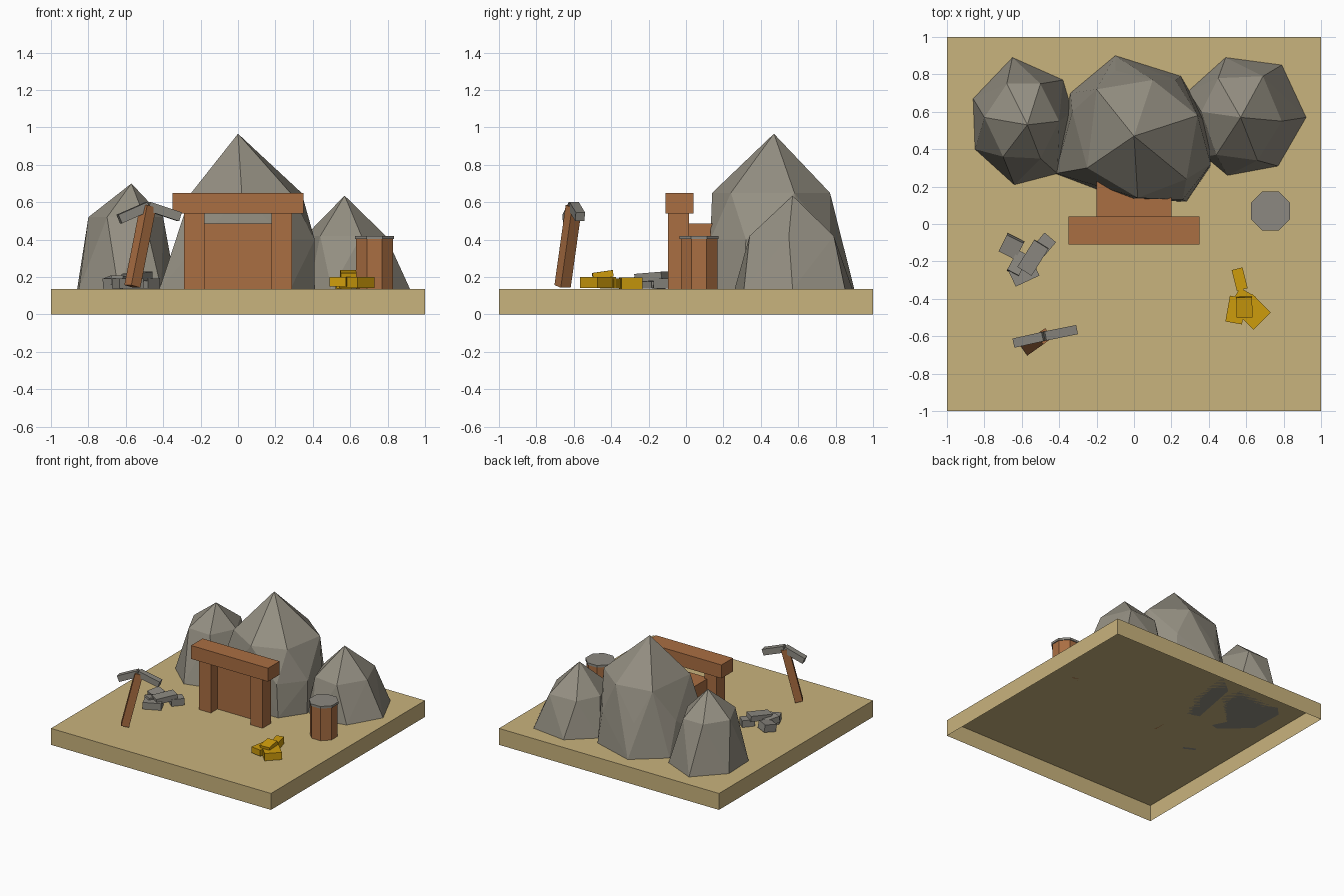
import bpy
import bmesh
from math import radians, pi
from mathutils import Vector, Matrix

default_cube = bpy.data.objects.get("Cube")
if default_cube:
    bpy.data.objects.remove(default_cube, do_unlink=True)


def make_material(name, red, green, blue):
    """Flat material from 8-bit display values, converted to linear."""
    linear = [((c / 255 + 0.055) / 1.055) ** 2.4 for c in (red, green, blue)]
    colour = (*linear, 1)
    material = bpy.data.materials.new(name)
    material.use_nodes = True
    material.diffuse_color = colour
    shader = material.node_tree.nodes["Principled BSDF"]
    shader.inputs["Base Color"].default_value = colour
    shader.inputs["Roughness"].default_value = 0.9
    return material


sand = make_material("sand", 201, 179, 125)
rock = make_material("rock", 148, 143, 130)
iron = make_material("iron_grey", 140, 137, 129)
wood = make_material("wood", 170, 110, 66)
gold = make_material("gold", 206, 156, 12)

GROUND = 0.135


def finish(name, bm, material):
    bmesh.ops.recalc_face_normals(bm, faces=bm.faces)
    mesh = bpy.data.meshes.new(name)
    bm.to_mesh(mesh)
    bm.free()
    mesh.materials.append(material)
    obj = bpy.data.objects.new(name, mesh)
    bpy.context.collection.objects.link(obj)
    return obj


def box(name, material, centre, size, turn=0, tilt=0):
    """Box with a turn about z and a tilt about its own x axis, in degrees."""
    bm = bmesh.new()
    matrix = (Matrix.Translation(centre) @ Matrix.Rotation(radians(turn), 4, "Z")
              @ Matrix.Rotation(radians(tilt), 4, "X") @ Matrix.Diagonal((*size, 1)))
    bmesh.ops.create_cube(bm, size=1, matrix=matrix)
    return finish(name, bm, material)


def span_box(name, material, low, high):
    """Upright box between two opposite corners."""
    low, high = Vector(low), Vector(high)
    return box(name, material, (low + high) / 2, high - low)


def bar(name, material, start, end, width, depth):
    """Square bar along a line, its width kept horizontal."""
    start, end = Vector(start), Vector(end)
    along = (end - start).normalized()
    side = along.cross(Vector((0, 0, 1))).normalized()
    axes = Matrix((side, along.cross(side), along)).transposed().to_4x4()
    bm = bmesh.new()
    matrix = (Matrix.Translation((start + end) / 2) @ axes
              @ Matrix.Diagonal((width, depth, (end - start).length, 1)))
    bmesh.ops.create_cube(bm, size=1, matrix=matrix)
    return finish(name, bm, material)


def drum(name, material, centre, apothem, low, high):
    """Eight-sided drum with flat sides facing the axes."""
    bm = bmesh.new()
    radius = apothem / 0.924
    matrix = Matrix.Translation((*centre, (low + high) / 2)) @ Matrix.Rotation(pi / 8, 4, "Z")
    bmesh.ops.create_cone(bm, cap_ends=True, segments=8, radius1=radius, radius2=radius,
                          depth=high - low, matrix=matrix)
    return finish(name, bm, material)


def crag(name, apex, *tiers):
    """Faceted peak: the hull of an apex and tiers of points at given heights."""
    bm = bmesh.new()
    bm.verts.new(apex)
    for height, points in tiers:
        for x, y in points:
            bm.verts.new((x, y, height))
    result = bmesh.ops.convex_hull(bm, input=bm.verts)
    loose = [v for v in result["geom_interior"] if isinstance(v, bmesh.types.BMVert)]
    bmesh.ops.delete(bm, geom=loose, context="VERTS")
    return finish(name, bm, rock)


# Ground slab, open underneath
ground = bmesh.new()
bmesh.ops.create_cube(ground, size=1, matrix=Matrix.Translation((0, 0, GROUND / 2))
                      @ Matrix.Diagonal((2, 2, GROUND, 1)))
bmesh.ops.recalc_face_normals(ground, faces=ground.faces)
underside = [f for f in ground.faces if f.normal.z < -0.5]
bmesh.ops.delete(ground, geom=underside, context="FACES")
slab = finish("ground_slab", ground, sand)
# An open shell needs its normals pointing outwards
if max(slab.data.polygons, key=lambda p: p.center.z).normal.z < 0:
    slab.data.flip_normals()

# Three rocky peaks
crag("middle_peak", (0, 0.47, 0.966),
     (0.65, [(0.02, 0.14), (0.28, 0.24), (0.34, 0.58), (0.1, 0.77), (-0.2, 0.72), (-0.25, 0.3)]),
     (0.4, [(0.26, 0.13), (0.41, 0.32), (0.22, 0.77), (-0.1, 0.82), (-0.33, 0.6)]),
     (GROUND, [(0.28, 0.12), (0.41, 0.31), (0.39, 0.55), (0.25, 0.79), (-0.1, 0.9),
               (-0.34, 0.7), (-0.42, 0.27), (-0.05, 0.13)]))
crag("right_peak", (-0.57, 0.53, 0.7),
     (0.52, [(-0.8, 0.57), (-0.68, 0.75), (-0.5, 0.75), (-0.4, 0.55), (-0.5, 0.35), (-0.7, 0.36)]),
     (GROUND, [(-0.86, 0.67), (-0.65, 0.89), (-0.38, 0.77), (-0.33, 0.6), (-0.41, 0.27),
               (-0.64, 0.21), (-0.85, 0.4)]))
crag("left_peak", (0.57, 0.57, 0.635),
     (0.42, [(0.79, 0.55), (0.66, 0.34), (0.44, 0.37), (0.36, 0.6), (0.45, 0.78), (0.69, 0.79)]),
     (GROUND, [(0.92, 0.57), (0.77, 0.31), (0.5, 0.26), (0.38, 0.36), (0.29, 0.71),
               (0.49, 0.89), (0.79, 0.85)]))

# Mine entrance: posts, lintel and boarded tunnel
for side, sign in (("left", 1), ("right", -1)):
    box(f"{side}_entrance_post", wood, (sign * 0.235, -0.04, 0.338), (0.11, 0.11, 0.406))
span_box("entrance_lintel", wood, (-0.35, -0.11, 0.54), (0.35, 0.04, 0.65))
span_box("boarded_tunnel", wood, (-0.2, -0.01, GROUND), (0.2, 0.3, 0.485))

# Barrel with lid
drum("barrel_body", wood, (0.73, 0.07), 0.098, GROUND, 0.402)
drum("barrel_lid", iron, (0.73, 0.07), 0.105, 0.402, 0.42)

# Pickaxe planted in the ground
joint = Vector((-0.48, -0.6, 0.578))
bar("pickaxe_handle", wood, (-0.565, -0.66, 0.15), joint, 0.065, 0.06)
bar("pickaxe_right_arm", iron, joint, (-0.635, -0.635, 0.51), 0.05, 0.05)
bar("pickaxe_left_arm", iron, joint, (-0.312, -0.566, 0.522), 0.05, 0.05)

# Pile of stone lumps: centre, size, turn, tilt
stones = [
    ((-0.655, -0.12, 0.17), (0.1, 0.1, 0.06), -27, 10),
    ((-0.48, -0.11, 0.165), (0.08, 0.1, 0.055), -40, 0),
    ((-0.54, -0.18, 0.2), (0.09, 0.17, 0.045), -32, 4),
    ((-0.59, -0.26, 0.165), (0.14, 0.1, 0.055), 25, 0),
    ((-0.62, -0.21, 0.175), (0.07, 0.12, 0.05), -28, -8),
]
# Pile of gold nuggets
nuggets = [
    ((0.565, -0.295, 0.167), (0.06, 0.115, 0.06), 14, 0),
    ((0.635, -0.47, 0.17), (0.13, 0.14, 0.06), 45, 0),
    ((0.59, -0.445, 0.212), (0.085, 0.11, 0.035), 2, 8),
    ((0.545, -0.46, 0.175), (0.09, 0.14, 0.05), -10, 0),
    ((0.59, -0.4, 0.165), (0.08, 0.1, 0.055), 60, 0),
]
for label, material, lumps in (("stone_lump", iron, stones), ("gold_nugget", gold, nuggets)):
    for number, lump in enumerate(lumps, 1):
        box(f"{label}_{number}", material, *lump)
